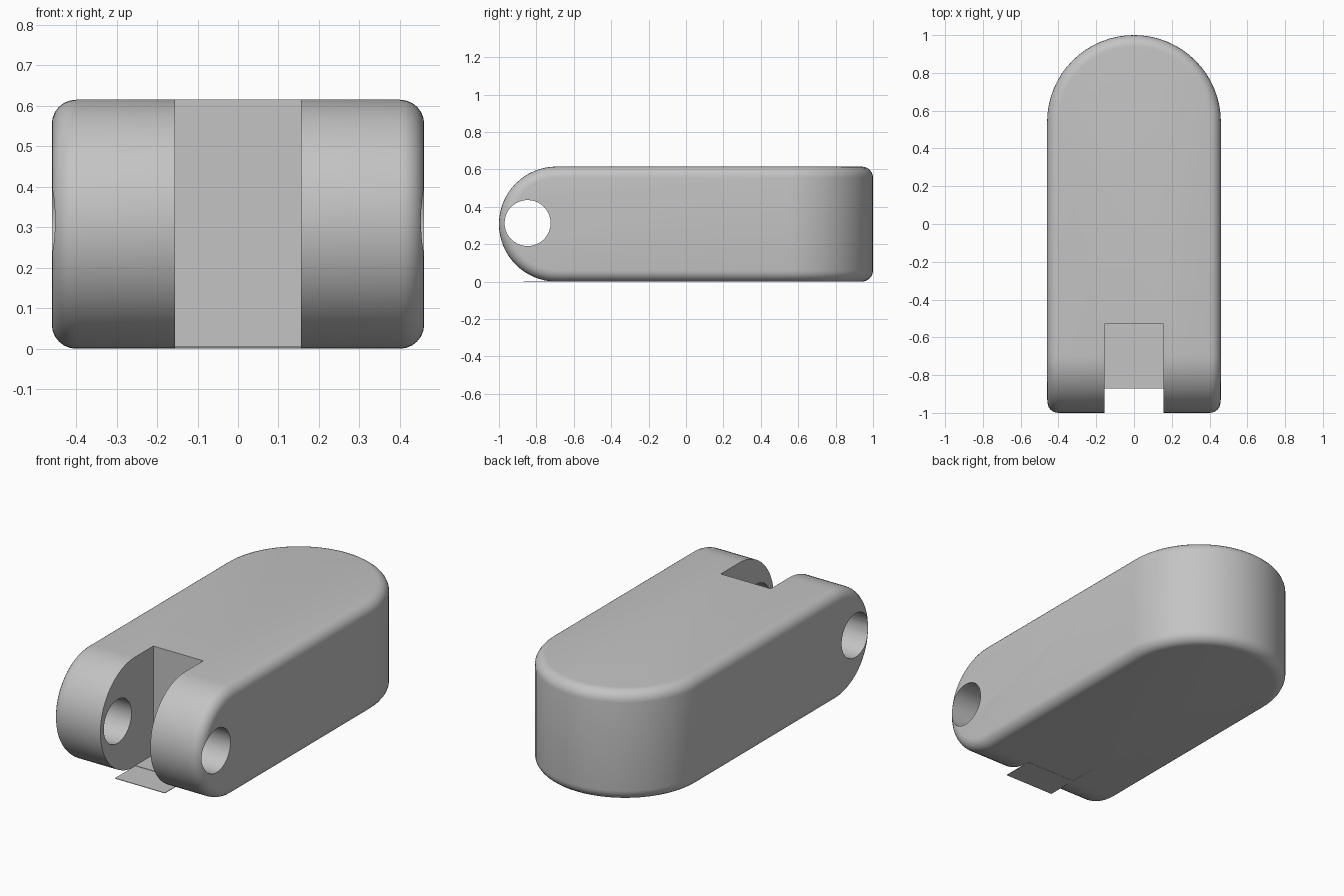
import bpy
import bmesh
from math import sin, cos, pi
from mathutils import Vector

cube = bpy.data.objects.get("Cube")
if cube:
    bpy.data.objects.remove(cube, do_unlink=True)

HALF_W, HEIGHT, FILLET = 0.46, 0.615, 0.06
R = HEIGHT / 2

grey = bpy.data.materials.new("plain grey")
grey.use_nodes = True
grey.diffuse_color = (0.55, 0.55, 0.55, 1)
grey.node_tree.nodes["Principled BSDF"].inputs["Base Color"].default_value = grey.diffuse_color


def arc(cx, cy, r, start, end, n):
    return [(cx + r * cos(start + (end - start) * i / n),
             cy + r * sin(start + (end - start) * i / n)) for i in range(n + 1)]


def prism(name, profile, place, depth):
    """Extrude a flat profile, laid out by place(), along depth."""
    bm = bmesh.new()
    face = bm.faces.new([bm.verts.new(place(u, v)) for u, v in profile])
    grown = bmesh.ops.extrude_face_region(bm, geom=[face])
    moved = [g for g in grown["geom"] if isinstance(g, bmesh.types.BMVert)]
    bmesh.ops.translate(bm, verts=moved, vec=Vector(depth))
    bmesh.ops.recalc_face_normals(bm, faces=bm.faces)
    mesh = bpy.data.meshes.new(name)
    bm.to_mesh(mesh)
    bm.free()
    mesh.materials.append(grey)
    obj = bpy.data.objects.new(name, mesh)
    bpy.context.collection.objects.link(obj)
    return obj


def box(name, x, y0, y1, z0, z1):
    return prism(name, [(-x, y0), (x, y0), (x, y1), (-x, y1)],
                 lambda u, v: (u, v, z0), (0, 0, z1 - z0))


def boolean(target, cutter, operation):
    mod = target.modifiers.new(cutter.name, "BOOLEAN")
    mod.object, mod.operation, mod.solver = cutter, operation, "EXACT"
    cutter.hide_render = True
    cutter.hide_viewport = True


def across(u, v):
    return (-0.6, u, v)


# Body: rounded-back plan crossed with a rounded-front side profile
plan = [(-HALF_W, -1.2), (HALF_W, -1.2)] + arc(0, 1 - HALF_W, HALF_W, 0, pi, 32)
body = prism("link_body", plan, lambda u, v: (u, v, -0.2), (0, 0, 1))
side = [(1.2, HEIGHT)] + arc(R - 1, R, R, pi / 2, 3 * pi / 2, 32) + [(1.2, 0)]
boolean(body, prism("side_profile_cutter", side, across, (1.2, 0, 0)), "INTERSECT")

# Soft rim all the way around both sides
bevel = body.modifiers.new("rim_fillet", "BEVEL")
bevel.width, bevel.segments = FILLET, 6
bevel.limit_method, bevel.angle_limit = "ANGLE", 0.8

# Hinge slot and pin hole
boolean(body, box("slot_cutter", 0.155, -1.2, -0.53, -0.2, 0.8), "DIFFERENCE")
hole = arc(-0.847, 0.313, 0.123, 0, 2 * pi, 40)[:-1]
boolean(body, prism("pin_hole_cutter", hole, across, (1.2, 0, 0)), "DIFFERENCE")

# Bake the modifiers, then drop the cutters
bpy.context.view_layer.update()
baked = bpy.data.meshes.new_from_object(
    body.evaluated_get(bpy.context.evaluated_depsgraph_get()))
cutters = [m.object for m in body.modifiers if m.type == "BOOLEAN"]
body.modifiers.clear()
body.data = baked
for cutter in cutters:
    bpy.data.objects.remove(cutter, do_unlink=True)

# Thin sheets closing the slot's underside
box("slot_floor", 0.155, -0.69, -0.53, 0.001, 0.005)
box("slot_tongue", 0.155, -0.87, -0.69, 0, 0.003)

bpy.ops.object.select_all(action="DESELECT")
body.select_set(True)
bpy.context.view_layer.objects.active = body
bpy.ops.object.shade_smooth_by_angle(angle=0.6)
